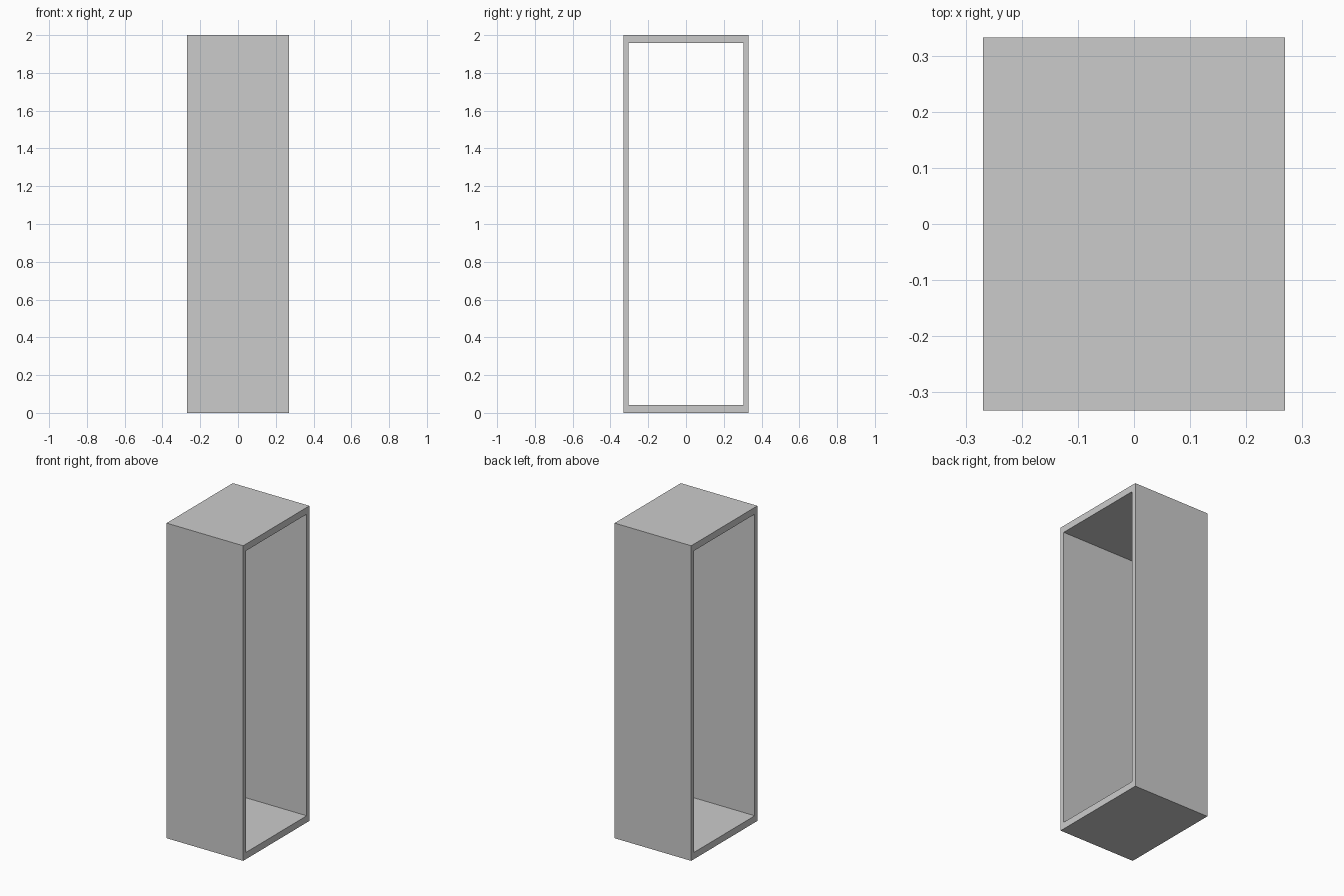
import bpy
import bmesh

if "Cube" in bpy.data.objects:
    bpy.data.objects.remove(bpy.data.objects["Cube"])

HALF_X = 0.269            # half depth of the open-ended casing
HALF_Y, HEIGHT = 0.332, 2.0
WALL, SLAB = 0.027, 0.043  # side wall and top/bottom thickness


def rectangle(half_y, z0, z1):
    return [(-half_y, z0), (half_y, z0), (half_y, z1), (-half_y, z1)]


def tube(name, outer, inner, half_x):
    """Rectangular profile with a hole, extruded along x."""
    bm = bmesh.new()
    rings = [[[bm.verts.new((x, y, z)) for y, z in loop]
              for loop in (outer, inner)] for x in (-half_x, half_x)]
    (out0, in0), (out1, in1) = rings
    n = len(outer)
    for i in range(n):
        j = (i + 1) % n
        for a, b in ((out0, out1), (in0, in1), (out0, in0), (out1, in1)):
            bm.faces.new((a[i], a[j], b[j], b[i]))
    bmesh.ops.recalc_face_normals(bm, faces=bm.faces)
    mesh = bpy.data.meshes.new(name)
    bm.to_mesh(mesh)
    bm.free()
    obj = bpy.data.objects.new(name, mesh)
    bpy.context.collection.objects.link(obj)
    return obj


# Tall casing, open right through from left to right
tube("casing",
     rectangle(HALF_Y, 0, HEIGHT),
     rectangle(HALF_Y - WALL, SLAB, HEIGHT - SLAB),
     HALF_X)
